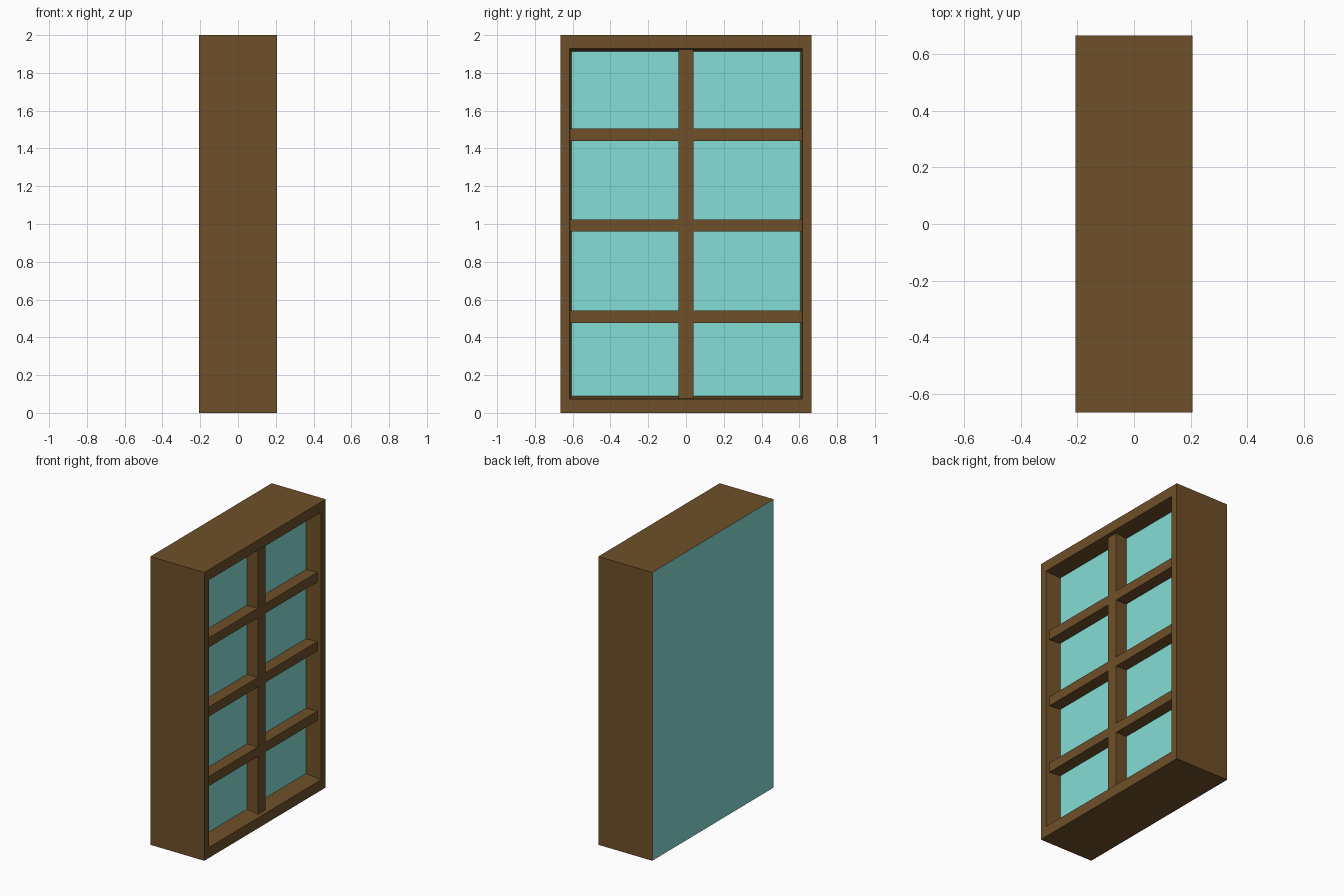
import bpy, bmesh

if "Cube" in bpy.data.objects:
    bpy.data.objects.remove(bpy.data.objects["Cube"])


def material(name, color):
    m = bpy.data.materials.new(name)
    m.diffuse_color = color
    m.use_nodes = True
    m.node_tree.nodes["Principled BSDF"].inputs["Base Color"].default_value = m.diffuse_color
    return m


WOOD = material("brown_wood", (0.156, 0.080, 0.022, 1))
TEAL = material("teal_panel", (0.235, 0.724, 0.672, 1))

FRONT, REAR = 0.207, -0.207   # the open side faces +x
RECESS = 0.097                # x of the panel inside the recess


def new_object(name, bm, mats):
    mesh = bpy.data.meshes.new(name)
    bm.to_mesh(mesh)
    bm.free()
    for m in mats:
        mesh.materials.append(m)
    obj = bpy.data.objects.new(name, mesh)
    bpy.context.collection.objects.link(obj)
    return obj


def box_bmesh(lo, hi):
    bm = bmesh.new()
    bmesh.ops.create_cube(bm, size=1)
    for v in bm.verts:
        v.co = [(a + b) / 2 + c * (b - a) for a, b, c in zip(lo, hi, v.co)]
    return bm


def fit_face(face, x, half_y, z0, z1):
    """Move a rectangular face to a plane and extent."""
    c = face.calc_center_median()
    for v in face.verts:
        v.co = (x, half_y if v.co.y > c.y else -half_y, z1 if v.co.z > c.z else z0)


# Cabinet: box with a slightly tapered recess, teal rear and recess panel
bm = box_bmesh((REAR, -0.665, 0), (FRONT, 0.665, 2))
bm.normal_update()
front = next(f for f in bm.faces if f.normal.x > 0.9)
rear = next(f for f in bm.faces if f.normal.x < -0.9)
bmesh.ops.inset_region(bm, faces=[front], thickness=0.05)
fit_face(front, FRONT, 0.616, 0.073, 1.928)
panel = bmesh.ops.extrude_discrete_faces(bm, faces=[front])["faces"][0]
fit_face(panel, RECESS, 0.606, 0.09, 1.914)
rear.material_index = panel.material_index = 1
bmesh.ops.recalc_face_normals(bm, faces=bm.faces)
new_object("cabinet", bm, [WOOD, TEAL])

# Upright divider
new_object("divider", box_bmesh((RECESS, -0.04, 0.077), (0.182, 0.04, 1.924)), [WOOD])

# Three shelves
for i, z in enumerate((0.51, 0.992, 1.472)):
    new_object(f"shelf_{i + 1}",
               box_bmesh((RECESS, -0.614, z - 0.033), (0.18, 0.614, z + 0.033)), [WOOD])
